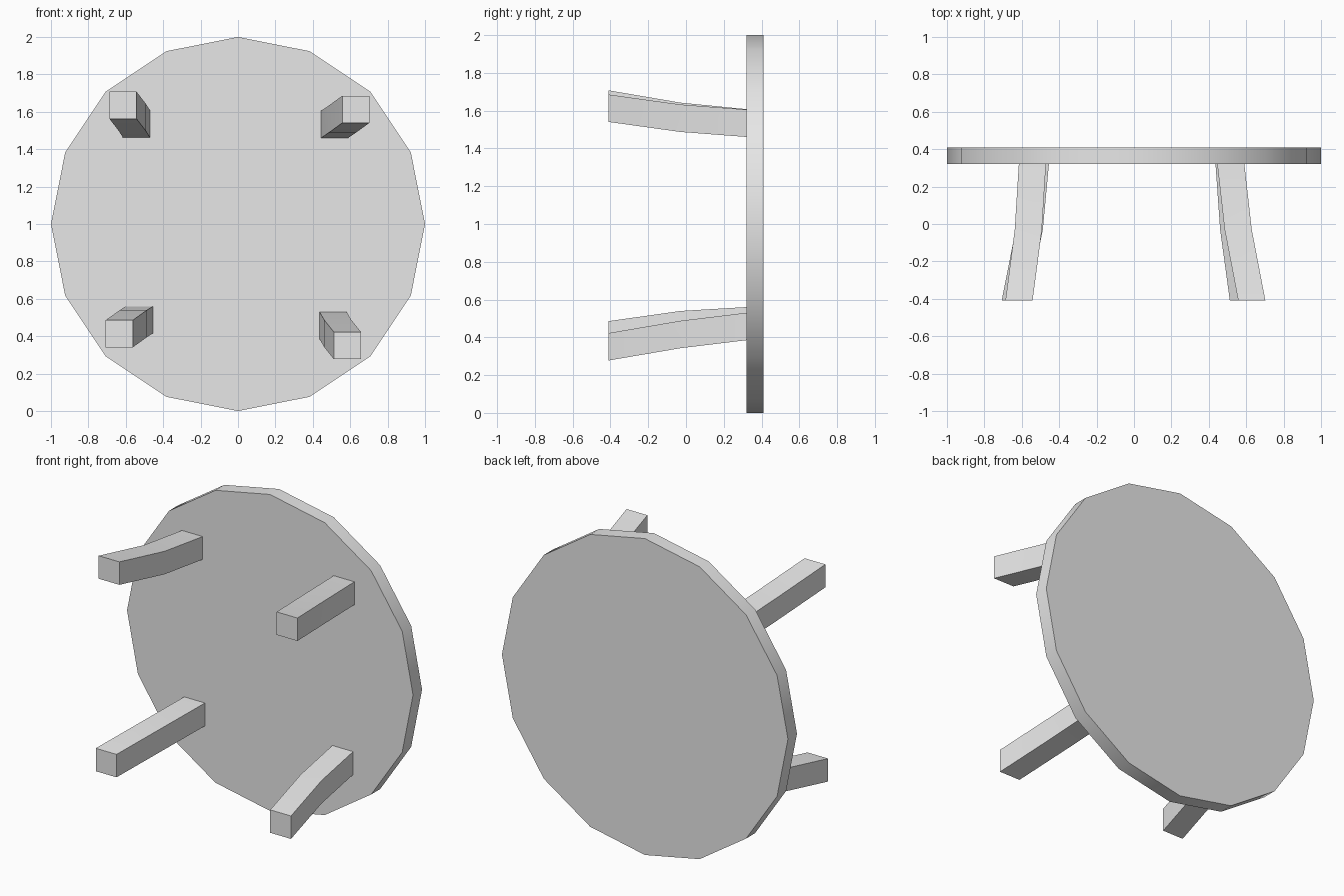
import bpy, bmesh, math

if "Cube" in bpy.data.objects:
    bpy.data.objects.remove(bpy.data.objects["Cube"], do_unlink=True)

grey = bpy.data.materials.new("plain grey")
grey.use_nodes = True
grey.diffuse_color = (0.8, 0.8, 0.8, 1)
grey.node_tree.nodes["Principled BSDF"].inputs["Base Color"].default_value = (0.8, 0.8, 0.8, 1)


def finish(obj):
    """Give the part its colour and soft shading with crisp corners."""
    obj.data.materials.append(grey)
    bpy.ops.object.select_all(action="DESELECT")
    obj.select_set(True)
    bpy.context.view_layer.objects.active = obj
    bpy.ops.object.shade_smooth_by_angle(angle=math.radians(30))


def leg(name, stations, side=0.145):
    """Square bar swept through (x, y, z) centres, sections kept upright."""
    bm = bmesh.new()
    h = side / 2
    corners = ((-h, -h), (h, -h), (h, h), (-h, h))
    rings = [[bm.verts.new((x + dx, y, z + dz)) for dx, dz in corners]
             for x, y, z in stations]
    bm.faces.new(rings[0])
    bm.faces.new(rings[-1][::-1])
    for a, b in zip(rings, rings[1:]):
        for i in range(4):
            j = (i + 1) % 4
            bm.faces.new((a[i], b[i], b[j], a[j]))
    bmesh.ops.recalc_face_normals(bm, faces=bm.faces)
    mesh = bpy.data.meshes.new(name)
    bm.to_mesh(mesh)
    bm.free()
    obj = bpy.data.objects.new(name, mesh)
    bpy.context.collection.objects.link(obj)
    finish(obj)


# Round top standing on its edge
bpy.ops.mesh.primitive_cylinder_add(vertices=16, radius=1, depth=0.09,
                                    location=(0, 0.365, 1),
                                    rotation=(math.pi / 2, 0, 0))
tabletop = bpy.context.object
tabletop.name = "tabletop"
finish(tabletop)

# Splayed legs: foot, bend and root centres as (x, z)
FOOT, BEND, ROOT = -0.41, -0.03, 0.325
legs = {
    "upper_right_leg": ((-0.615, 1.635), (-0.565, 1.57), (-0.543, 1.535)),
    "upper_left_leg": ((0.63, 1.613), (0.557, 1.56), (0.517, 1.533)),
    "lower_right_leg": ((-0.635, 0.413), (-0.56, 0.467), (-0.527, 0.488)),
    "lower_left_leg": ((0.585, 0.35), (0.533, 0.415), (0.508, 0.458)),
}
for name, centres in legs.items():
    leg(name, [(x, y, z) for (x, z), y in zip(centres, (FOOT, BEND, ROOT))])
